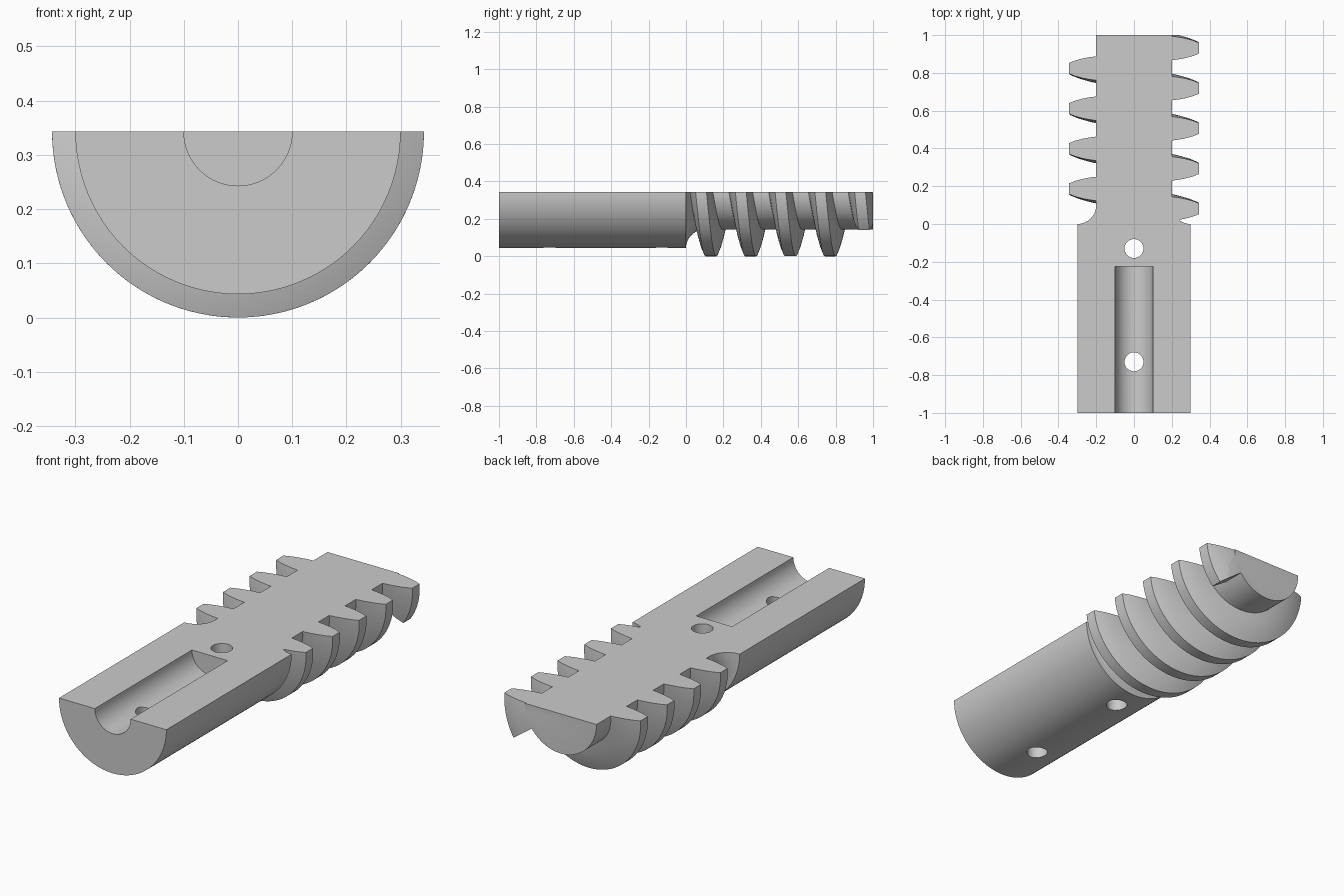
import bpy, bmesh
from math import sin, cos, pi, radians
from mathutils import Matrix, Vector

AXIS_Z = 0.345      # height of the screw axis and of the flat split face
SEGMENTS = 96
PITCH = 0.2125

if "Cube" in bpy.data.objects:
    bpy.data.objects.remove(bpy.data.objects["Cube"])

grey = bpy.data.materials.new("plain_grey")
grey.use_nodes = True
grey.diffuse_color = (0.6, 0.6, 0.6, 1)
grey.node_tree.nodes["Principled BSDF"].inputs["Base Color"].default_value = grey.diffuse_color


def make_object(name, bm):
    bmesh.ops.recalc_face_normals(bm, faces=bm.faces)
    mesh = bpy.data.meshes.new(name)
    bm.to_mesh(mesh)
    bm.free()
    mesh.materials.append(grey)
    obj = bpy.data.objects.new(name, mesh)
    bpy.context.collection.objects.link(obj)
    return obj


def cylinder(name, radius, length, centre, along_y=False):
    bm = bmesh.new()
    turn = Matrix.Rotation(pi / 2, 4, "X") if along_y else Matrix()
    bmesh.ops.create_cone(bm, cap_ends=True, segments=64, radius1=radius, radius2=radius,
                          depth=length, matrix=Matrix.Translation(centre) @ turn)
    return make_object(name, bm)


def combine(target, tool, operation):
    mod = target.modifiers.new(operation.lower(), "BOOLEAN")
    mod.operation = operation
    mod.solver = "EXACT"
    mod.object = tool
    bpy.context.view_layer.objects.active = target
    bpy.ops.object.modifier_apply(modifier=mod.name)
    bpy.data.objects.remove(tool)


# Shaft and core: one turned profile with a concave shoulder
profile = [(0, -1), (0.3, -1)]
profile += [(0.3 - 0.1 * sin(t * pi / 20), 0.1 - 0.1 * cos(t * pi / 20)) for t in range(11)]
profile += [(0.2, 1.1), (0, 1.1)]
bm = bmesh.new()
verts = [bm.verts.new((r, y, AXIS_Z)) for r, y in profile]
edges = [bm.edges.new(pair) for pair in zip(verts, verts[1:])]
bmesh.ops.spin(bm, geom=verts + edges, cent=(0, 0, AXIS_Z), axis=(0, 1, 0),
               angle=2 * pi, steps=SEGMENTS)
bmesh.ops.remove_doubles(bm, verts=bm.verts, dist=1e-5)
screw = make_object("half_screw", bm)

# Thread: rounded tooth section swept along a helix
flank = [(0.18, 0.065), (0.2, 0.0635), (0.235, 0.059), (0.27, 0.0525), (0.31, 0.042), (0.343, 0.029)]
section = [(r, -w) for r, w in flank] + [(r, w) for r, w in reversed(flank)]
start, end = -0.3, 8 * pi + radians(36)
steps = 400
bm = bmesh.new()
rings = []
for i in range(steps + 1):
    a = start + (end - start) * i / steps
    mid = 0.0805 + PITCH * a / (2 * pi)
    rings.append([bm.verts.new((r * cos(a), mid + w, AXIS_Z - r * sin(a))) for r, w in section])
for ring, following in zip(rings, rings[1:]):
    for j in range(len(section)):
        k = (j + 1) % len(section)
        bm.faces.new((ring[j], ring[k], following[k], following[j]))
bm.faces.new(rings[0])
bm.faces.new(rings[-1])
combine(screw, make_object("thread", bm), "UNION")

# Keep only the lower half and trim the far end flat
bm = bmesh.new()
bmesh.ops.create_cube(bm, size=2)
for v in bm.verts:
    v.co = Vector((v.co.x, 1 if v.co.y > 0 else -1.2, AXIS_Z if v.co.z > 0 else -0.5))
combine(screw, make_object("half_block", bm), "INTERSECT")

# Round trough and two vertical pin holes
combine(screw, cylinder("trough", 0.1, 1, (0, -0.725, AXIS_Z), True), "DIFFERENCE")
for y in (-0.13, -0.73):
    combine(screw, cylinder("pin_hole", 0.05, 1.2, (0, y, 0.2)), "DIFFERENCE")

# Sit on the ground and smooth the curved faces
lowest = min(v.co.z for v in screw.data.vertices)
screw.data.transform(Matrix.Translation((0, 0, -lowest)))
bpy.ops.object.select_all(action="DESELECT")
screw.select_set(True)
bpy.context.view_layer.objects.active = screw
bpy.ops.object.shade_smooth_by_angle(angle=radians(25))
